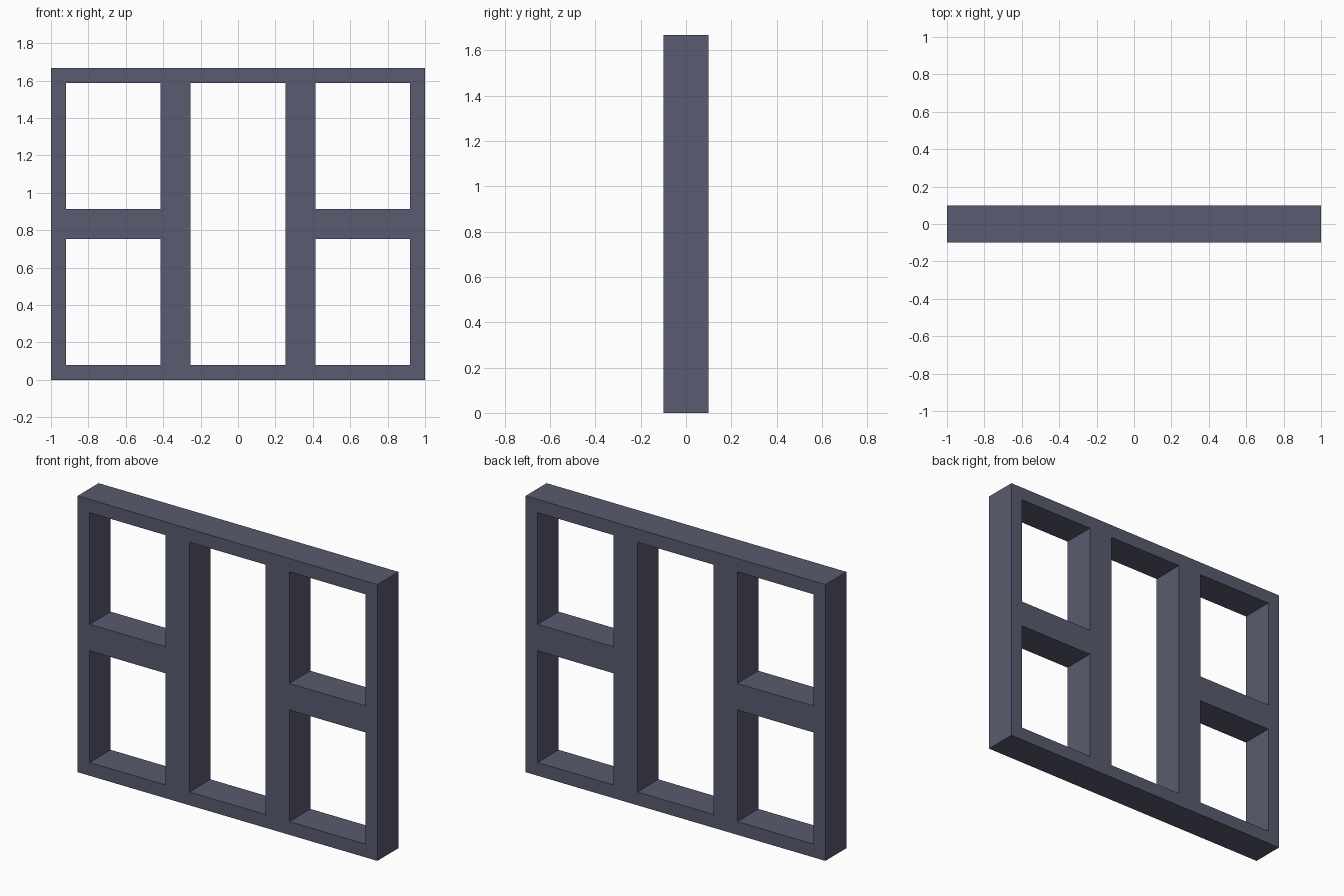
import bpy, bmesh

if "Cube" in bpy.data.objects:
    bpy.data.objects.remove(bpy.data.objects["Cube"])

W, H, D = 2.0, 5 / 3, 0.2     # overall size
B = 0.08                      # border around each pane
C, M = 1 / 3, 5 / 6           # bay edge and mid-height

# Grid lines of the frame members
xs = [-1, -1 + B, -C - B, -C + B, C - B, C + B, 1 - B, 1]
zs = [0, B, M - B, M + B, H - B, H]


def is_open(i, j):
    """Odd columns are panes; the middle bay has no cross rail."""
    return i % 2 == 1 and (j in (1, 3) or (i == 3 and j == 2))


bm = bmesh.new()
grid = [[bm.verts.new((x, -D / 2, z)) for z in zs] for x in xs]
for i in range(len(xs) - 1):
    for j in range(len(zs) - 1):
        if not is_open(i, j):
            bm.faces.new((grid[i][j], grid[i + 1][j],
                          grid[i + 1][j + 1], grid[i][j + 1]))

# Thicken the front face into a closed frame
front = bm.faces[:]
ext = bmesh.ops.extrude_face_region(bm, geom=front, use_keep_orig=True)
bmesh.ops.translate(bm, vec=(0, D, 0),
                    verts=[g for g in ext["geom"] if isinstance(g, bmesh.types.BMVert)])
bmesh.ops.recalc_face_normals(bm, faces=bm.faces[:])

mesh = bpy.data.meshes.new("window_frame")
bm.to_mesh(mesh)
bm.free()
frame = bpy.data.objects.new("window_frame", mesh)
bpy.context.collection.objects.link(frame)

# Dark slate paint
paint = bpy.data.materials.new("slate_paint")
paint.diffuse_color = (0.10, 0.105, 0.16, 1)
paint.use_nodes = True
paint.node_tree.nodes["Principled BSDF"].inputs["Base Color"].default_value = paint.diffuse_color
mesh.materials.append(paint)
